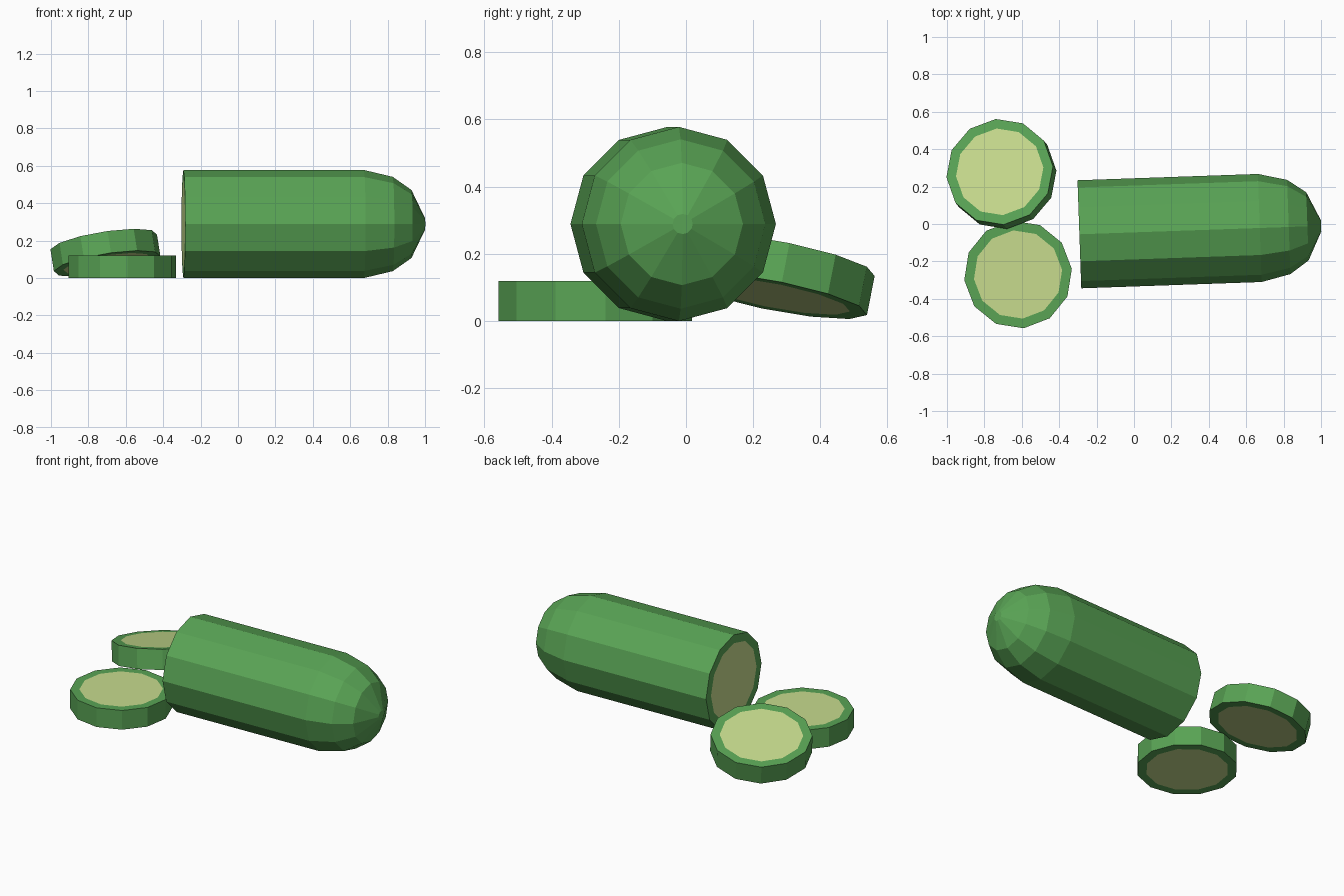
import bpy
import bmesh
import math
from mathutils import Matrix, Vector

cube = bpy.data.objects.get("Cube")
if cube:
    bpy.data.objects.remove(cube, do_unlink=True)

SIDES = 12
RADIUS = 0.289
FLESH_RADIUS = 0.237


def make_material(name, colour):
    mat = bpy.data.materials.new(name)
    mat.use_nodes = True
    mat.diffuse_color = (*colour, 1)
    mat.node_tree.nodes["Principled BSDF"].inputs["Base Color"].default_value = (*colour, 1)
    return mat


skin = make_material("green_skin", (0.1, 0.37, 0.09))
flesh = make_material("pale_flesh", (0.57, 0.71, 0.27))


def lathe(name, profile, flesh_ends, matrix):
    """Spin (height, radius) rings round local z; cap both ends, listed caps become flesh."""
    bm = bmesh.new()
    rings = []
    for height, radius in profile:
        ring = []
        for i in range(SIDES):
            a = math.tau * i / SIDES
            ring.append(bm.verts.new((radius * math.cos(a), radius * math.sin(a), height)))
        rings.append(ring)
    for low, high in zip(rings, rings[1:]):
        for i in range(SIDES):
            j = (i + 1) % SIDES
            bm.faces.new((low[i], low[j], high[j], high[i]))
    caps = {"start": bm.faces.new(rings[0][::-1]), "end": bm.faces.new(rings[-1])}
    for end in flesh_ends:
        caps[end].material_index = 1
    bm.normal_update()
    mesh = bpy.data.meshes.new(name)
    bm.to_mesh(mesh)
    bm.free()
    mesh.materials.append(skin)
    mesh.materials.append(flesh)
    obj = bpy.data.objects.new(name, mesh)
    obj.matrix_world = matrix
    bpy.context.collection.objects.link(obj)
    return obj


def slice_matrix(centre, normal, spin):
    tilt = Vector((0, 0, 1)).rotation_difference(Vector(normal).normalized())
    return Matrix.Translation(centre) @ tilt.to_matrix().to_4x4() @ Matrix.Rotation(math.radians(spin), 4, "Z")


# Cut vegetable body: flat flesh end, long barrel, rounded tip
body_profile = [(0, FLESH_RADIUS), (0, RADIUS), (0.965, RADIUS), (1.12, 0.252),
                (1.22, 0.182), (1.293, 0.03)]
body_matrix = (Matrix.Translation((-0.292, -0.055, RADIUS))
               @ Matrix.Rotation(math.radians(2), 4, "Z")
               @ Matrix.Rotation(math.radians(90), 4, "Y"))
lathe("vegetable_body", body_profile, ["start"], body_matrix)

# Two round slices, one lying flat and one leaning on it
THICK = 0.12
slice_profile = [(-THICK, FLESH_RADIUS), (-THICK, RADIUS), (0, RADIUS), (0, FLESH_RADIUS)]
lathe("flat_slice", slice_profile, ["start", "end"],
      slice_matrix((-0.62, -0.27, THICK), (0, 0, 1), 6))
lathe("leaning_slice", slice_profile, ["start", "end"],
      slice_matrix((-0.718, 0.279, 0.193), (-0.153, 0.19, 0.97), 5))
